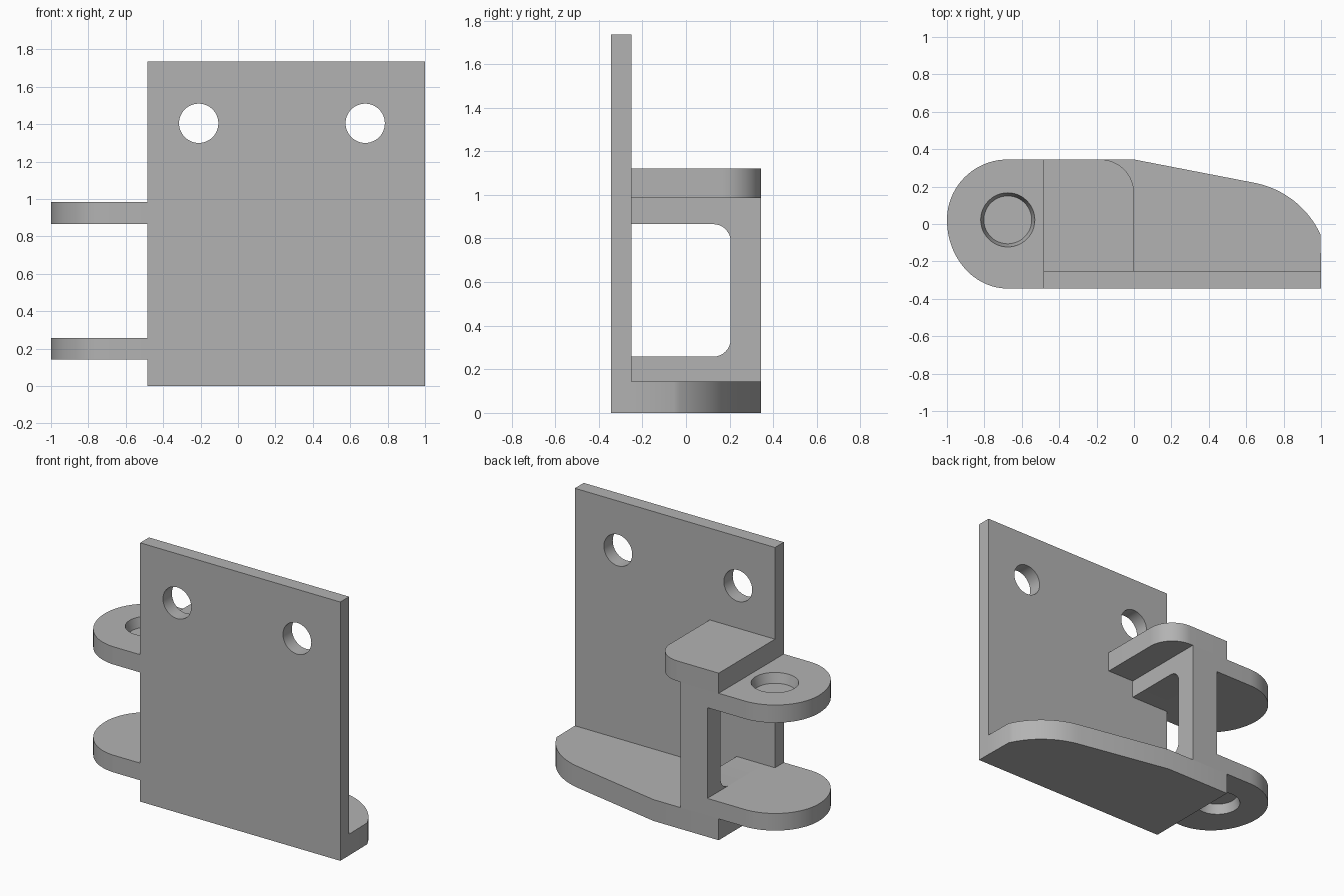
import bpy, bmesh, math
from mathutils import Vector

if "Cube" in bpy.data.objects:
    bpy.data.objects.remove(bpy.data.objects["Cube"], do_unlink=True)

grey = bpy.data.materials.new("plain grey")
grey.use_nodes = True
grey.diffuse_color = (0.45, 0.45, 0.45, 1)
grey.node_tree.nodes["Principled BSDF"].inputs["Base Color"].default_value = grey.diffuse_color

# Shared dimensions
END, BACK, FACE, FRONT = -0.484, 0.345, -0.251, -0.345
POST_IN, POST_OUT = -0.40, -0.20
BASE_TOP, LOW_TOP, UP_BOTTOM, UP_TOP, PAD_TOP = 0.143, 0.258, 0.866, 0.985, 1.12


def arc(cx, cy, rx, ry, start, end, steps=16):
    angles = [math.radians(start + (end - start) * i / steps) for i in range(steps + 1)]
    return [(cx + rx * math.cos(a), cy + ry * math.sin(a)) for a in angles]


def prism(name, outline, low, high, axis="z"):
    """Extrude a flat outline along z, or a (y, z) outline along x."""
    place = (lambda p, h: Vector((p[0], p[1], h))) if axis == "z" else \
            (lambda p, h: Vector((h, p[0], p[1])))
    bm = bmesh.new()
    face = bm.faces.new([bm.verts.new(place(p, low)) for p in outline])
    top = bmesh.ops.extrude_face_region(bm, geom=[face])["geom"]
    bmesh.ops.translate(bm, vec=place((0, 0), high - low),
                        verts=[v for v in top if isinstance(v, bmesh.types.BMVert)])
    bmesh.ops.recalc_face_normals(bm, faces=bm.faces)
    mesh = bpy.data.meshes.new(name)
    bm.to_mesh(mesh)
    bm.free()
    mesh.materials.append(grey)
    obj = bpy.data.objects.new(name, mesh)
    bpy.context.collection.objects.link(obj)
    return obj


def activate(obj):
    bpy.ops.object.select_all(action="DESELECT")
    obj.select_set(True)
    bpy.context.view_layer.objects.active = obj


def cut(obj, location, r1, r2, depth, rotation=(0, 0, 0)):
    """Cut a round hole or tapered recess."""
    bpy.ops.mesh.primitive_cone_add(vertices=48, radius1=r1, radius2=r2, depth=depth,
                                    location=location, rotation=rotation)
    cutter = bpy.context.object
    cutter.hide_render = True
    cutter.data.materials.append(grey)
    mod = obj.modifiers.new("hole", "BOOLEAN")
    mod.operation, mod.solver, mod.object = "DIFFERENCE", "EXACT", cutter
    activate(obj)
    bpy.ops.object.modifier_apply(modifier=mod.name)
    bpy.data.objects.remove(cutter, do_unlink=True)


# Upright plate with two mounting holes
plate = prism("back_plate", [(END, FRONT), (1, FRONT), (1, FACE), (END, FACE)], 0, 1.735)
for x in (-0.21, 0.68):
    cut(plate, (x, -0.3, 1.405), 0.105, 0.105, 0.4, (math.pi / 2, 0, 0))

# Base flange with a tapering, rounded end
flange = prism("base_flange", [(END, FACE), (1, FACE)]
               + arc(0.551, -0.263, 0.492, 0.492, 25, 79)
               + [(0, BACK), (END, BACK)], 0, BASE_TOP)

# Top pad with one rounded corner
pad = prism("top_pad", [(END, FACE), (0, FACE)]
            + arc(-0.18, BACK - 0.18, 0.18, 0.18, 0, 90)
            + [(END, BACK)], UP_TOP, PAD_TOP)

# C-shaped post, with rounded inner corners
R, IN = 0.08, 0.205
post = prism("post", [(FACE, BASE_TOP), (BACK, BASE_TOP), (BACK, UP_TOP),
                      (FACE, UP_TOP), (FACE, UP_BOTTOM)]
             + arc(IN - R, UP_BOTTOM - R, R, R, 90, 0, 8)
             + arc(IN - R, LOW_TOP + R, R, R, 0, -90, 8)
             + [(FACE, LOW_TOP)], POST_IN, POST_OUT, "x")

# Rounded lugs, each with a blind tapered recess on its outer face
CX, CY = -0.675, 0.022
lug_outline = ([(END, FRONT), (END, FACE), (POST_IN, FACE), (POST_IN, BACK)]
               + arc(CX, CY, 0.325, BACK - CY, 90, 180, 24)
               + arc(CX, CY, 0.325, CY - FRONT, 180, 270, 24)[1:])
DEPTH, EXTRA, WIDE, NARROW = 0.065, 0.02, 0.15, 0.128
lugs = []
for name, low, high, side in (("lower_lug", BASE_TOP, LOW_TOP, -1),
                              ("upper_lug", UP_BOTTOM, UP_TOP, 1)):
    lug = prism(name, lug_outline, low, high)
    surface = high if side > 0 else low
    radii = (NARROW, WIDE) if side > 0 else (WIDE, NARROW)
    cut(lug, (CX, CY, surface + side * (EXTRA - DEPTH) / 2), *radii, DEPTH + EXTRA)
    lugs.append(lug)

# Smooth the curved walls, keep the corners sharp
for obj in [plate, flange, pad, post] + lugs:
    activate(obj)
    bpy.ops.object.shade_smooth_by_angle(angle=math.radians(30))
